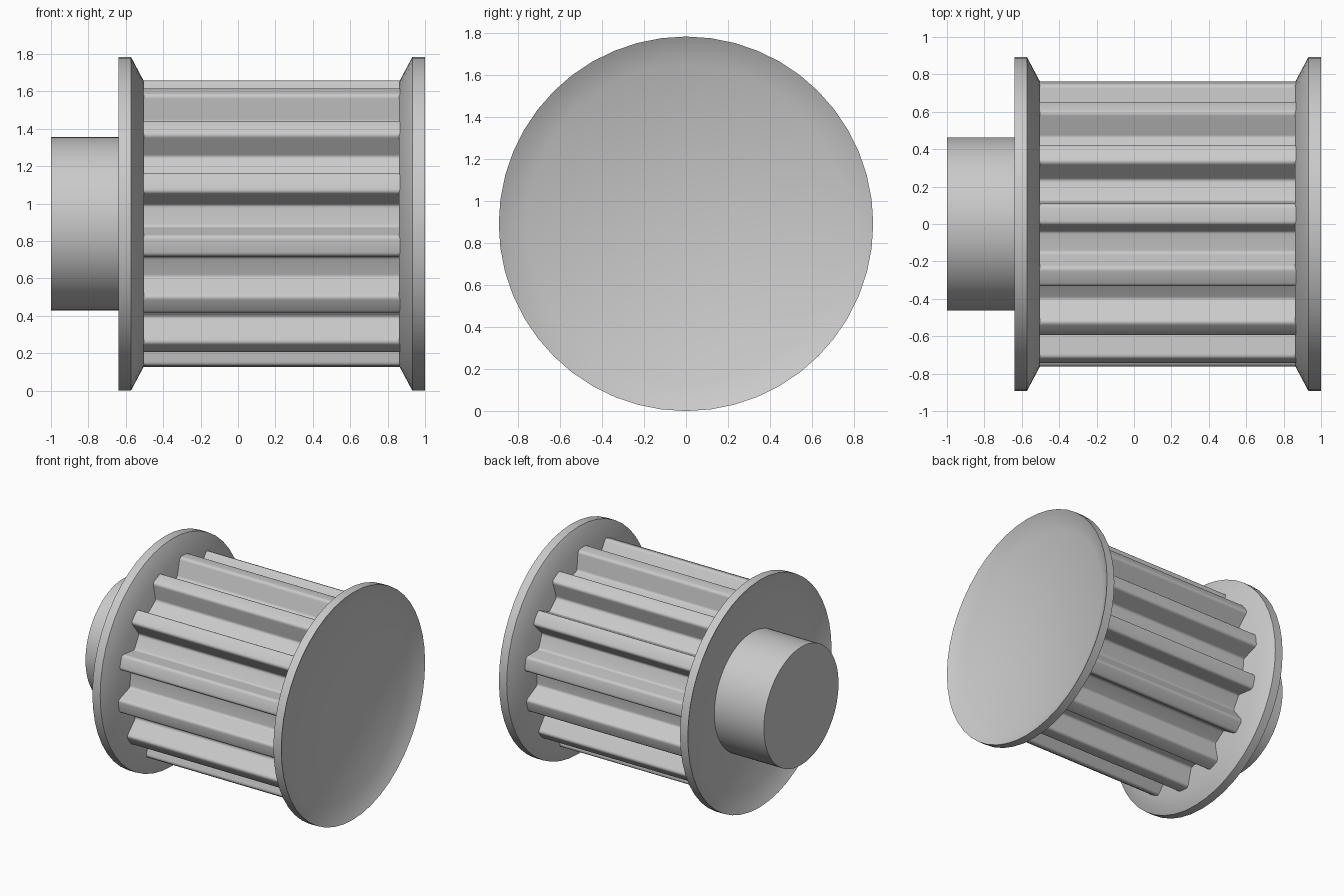
import bpy
import bmesh
from math import sin, cos, tan, pi, radians
from mathutils import Vector

AXIS_Z = 0.892

if "Cube" in bpy.data.objects:
    bpy.data.objects.remove(bpy.data.objects["Cube"], do_unlink=True)

grey = bpy.data.materials.new("plain grey metal")
grey.use_nodes = True
colour = (0.59, 0.59, 0.59, 1)
grey.diffuse_color = colour
grey.node_tree.nodes["Principled BSDF"].inputs["Base Color"].default_value = colour


def loft(name, rings):
    """Skin a list of (x, outline) rings along the x axis and cap both ends."""
    bm = bmesh.new()
    loops = [[bm.verts.new((x, y, AXIS_Z + z)) for y, z in outline]
             for x, outline in rings]
    n = len(loops[0])
    for a, b in zip(loops, loops[1:]):
        for i in range(n):
            j = (i + 1) % n
            bm.faces.new((a[i], a[j], b[j], b[i]))
    bm.faces.new(loops[0])
    bm.faces.new(loops[-1])
    bmesh.ops.recalc_face_normals(bm, faces=bm.faces)
    mesh = bpy.data.meshes.new(name)
    bm.to_mesh(mesh)
    bm.free()
    mesh.materials.append(grey)
    obj = bpy.data.objects.new(name, mesh)
    bpy.context.collection.objects.link(obj)
    bpy.ops.object.select_all(action="DESELECT")
    obj.select_set(True)
    bpy.context.view_layer.objects.active = obj
    bpy.ops.object.shade_smooth_by_angle(angle=radians(30))
    return obj


def turned(name, profile, sides):
    """Turned part from (x, radius) pairs."""
    turns = [2 * pi * i / sides for i in range(sides)]
    return loft(name, [(x, [(r * sin(t), r * cos(t)) for t in turns])
                       for x, r in profile])


def dished_flange(name, rim_x, inward):
    """Sheet flange: flat centre, rim flared outward on both faces."""
    profile = [(0.07, 0.76), (0, 0.892), (0.068, 0.892), (0.138, 0.76)]
    return turned(name, [(rim_x + inward * d, r) for d, r in profile], 48)


def fillet(before, corner, after, size, steps=5):
    """Rounded corner between two straight runs."""
    a = corner + (before - corner).normalized() * size
    b = corner + (after - corner).normalized() * size
    return [a.lerp(corner, k / steps).lerp(corner.lerp(b, k / steps), k / steps)
            for k in range(steps + 1)]


def toothed_outline(teeth, tip, root, floor_half, flank, phase):
    """Belt-pulley outline: trapezoid grooves with rounded corners."""
    mouth_half = floor_half + (tip - root) * tan(flank)
    mouth_u = (tip ** 2 - mouth_half ** 2) ** 0.5
    pitch = 2 * pi / teeth
    land = Vector((tip * cos(pitch / 2), tip * sin(pitch / 2)))
    mouth = Vector((mouth_u, mouth_half))
    floor = Vector((root, floor_half))
    flip = Vector((1, -1))
    half = fillet(Vector((root, 0)), floor, mouth, 0.016)
    half += fillet(floor, mouth, land, 0.022)
    groove = [p * flip for p in reversed(half)] + half + [land]
    outline = []
    for i in range(teeth):
        t = phase + i * pitch
        for u, v in groove:
            # angle zero faces the front, positive turns upward
            outline.append((-(u * cos(t) - v * sin(t)), u * sin(t) + v * cos(t)))
    return outline


# Toothed barrel, its ends sunk into the flanges
teeth = toothed_outline(14, 0.766, 0.62, 0.059, radians(21.5), radians(3.9))
loft("toothed_barrel", [(-0.52, teeth), (0.88, teeth)])

# Flanges flared away from the barrel
dished_flange("right_flange", -0.64, 1)
dished_flange("left_flange", 1.0, -1)

# Hub on the model's right end, rising from the bottom of the dish
turned("hub", [(-1.0, 0.463), (-0.55, 0.463)], 64)
